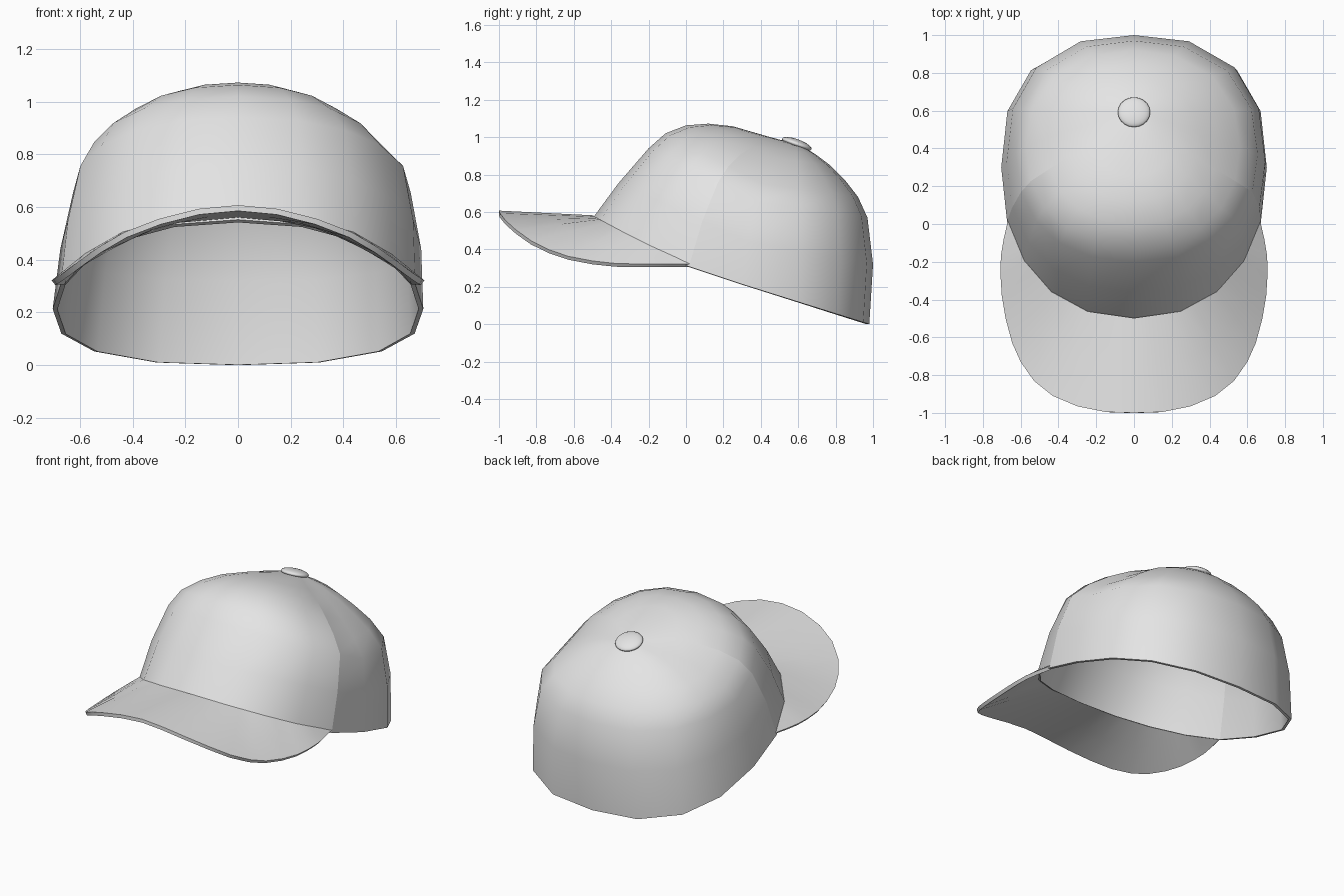
import bpy, bmesh, math
from mathutils import Vector

if "Cube" in bpy.data.objects:
    bpy.data.objects.remove(bpy.data.objects["Cube"])

fabric = bpy.data.materials.new("light grey fabric")
fabric.diffuse_color = (0.78, 0.78, 0.78, 1)
fabric.use_nodes = True
fabric.node_tree.nodes["Principled BSDF"].inputs["Base Color"].default_value = fabric.diffuse_color

# crown rings from rim to top: front (y, z), side (x, y, z), back (y, z),
# width of the left half relative to the right half
RINGS = [
    ((-.51, .552), (.703, .30, .213), (.98, .00), 1),
    ((-.36, .755), (.695, .33, .44), (1.0, .32), .97),
    ((-.20, .94), (.655, .37, .655), (.97, .57), .955),
    ((-.11, 1.02), (.56, .41, .75), (.92, .68), 1.02),
    ((.00, 1.063), (.45, .45, .825), (.85, .77), 1.04),
    ((.12, 1.072), (.34, .49, .887), (.77, .85), 1.05),
    ((.25, 1.058), (.22, .53, .93), (.69, .91), 1.03),
    ((.45, 1.00), (.10, .57, .957), (.64, .94), 1),
]
TOP = Vector((0, .6, .96))
HALF = [0, 18, 36, 54, 72, 90, 110, 134, 160, 180]
ANGLES = HALF + [-a for a in HALF[-2:0:-1]]
SEAM = (HALF.index(72), len(ANGLES) - HALF.index(72))


def ring_point(level, degrees):
    """Point on a crown ring; 0 degrees is the front, 180 the back."""
    front, side, back, left = RINGS[level]
    s, c = math.sin(math.radians(degrees)), math.cos(math.radians(degrees))
    end, p = (front, .89) if c > 0 else (back, min(.77 + .04 * level, .95))
    wide = math.copysign(abs(s) ** p, s) if abs(s) > 1e-6 else 0
    w = abs(c) ** p if abs(c) > 1e-6 else 0
    rise = w ** 1.22 if level == 0 and c > 0 else w
    return Vector((side[0] * wide * (left if s < 0 else 1),
                   side[1] + (end[0] - side[1]) * w,
                   side[2] + (end[1] - side[2]) * rise))


def finish(bm, name, thickness=0, angle=35):
    mesh = bpy.data.meshes.new(name)
    bm.to_mesh(mesh)
    bm.free()
    obj = bpy.data.objects.new(name, mesh)
    bpy.context.collection.objects.link(obj)
    mesh.materials.append(fabric)
    bpy.ops.object.select_all(action='DESELECT')
    obj.select_set(True)
    bpy.context.view_layer.objects.active = obj
    if thickness:
        solid = obj.modifiers.new("thickness", 'SOLIDIFY')
        solid.thickness = thickness
        solid.offset = -1
        bpy.ops.object.modifier_apply(modifier=solid.name)
    bpy.ops.object.shade_smooth_by_angle(angle=math.radians(angle))
    return obj


# crown: stacked rings closed at the top
bm = bmesh.new()
loops = [[bm.verts.new(ring_point(k, a)) for a in ANGLES]
         for k in range(len(RINGS))]
n = len(ANGLES)
for low, high in zip(loops, loops[1:]):
    for i in range(n):
        j = (i + 1) % n
        bm.faces.new((low[i], low[j], high[j], high[i]))
apex = bm.verts.new(TOP)
for i in range(n):
    bm.faces.new((loops[-1][i], loops[-1][(i + 1) % n], apex))
bm.normal_update()
if sum(f.normal.z for f in bm.faces) < 0:
    bmesh.ops.reverse_faces(bm, faces=bm.faces[:])
# sharp seams beside the front panel
for col in SEAM:
    for low, high in zip(loops[:5], loops[1:6]):
        bm.edges.get((low[col], high[col])).smooth = False
finish(bm, "crown", .018, 45)

# brim: loft from the front of the rim to a curved outer edge
OUTER = [(0, -1, .607), (.15, -.995, .593), (.30, -.965, .555),
         (.43, -.91, .505), (.53, -.83, .447), (.60, -.73, .397),
         (.645, -.63, .363), (.68, -.50, .338), (.70, -.38, .325),
         (.707, -.27, .322), (.705, -.17, .322), (.69, -.08, .322),
         (.672, 0, .322)]


def brim_inner(i):
    """Inner edge follows the straight rim segments, three steps each."""
    k = min(i // 3, 3)
    a, b = (ring_point(0, 18 * q) for q in (k, k + 1))
    lift = .03 - .015 * i / 12
    return a.lerp(b, i / 3 - k) + Vector((0, .012, lift))


bm = bmesh.new()
columns = []
for i in range(-12, 13):
    inner, outer = brim_inner(abs(i)), Vector(OUTER[abs(i)])
    col = []
    for t in (0, .5, 1):
        p = inner.lerp(outer, t)
        col.append(bm.verts.new((p.x if i >= 0 else -p.x, p.y, p.z)))
    columns.append(col)
for a, b in zip(columns, columns[1:]):
    for k in range(2):
        bm.faces.new((a[k], a[k + 1], b[k + 1], b[k]))
bm.normal_update()
if sum(f.normal.z for f in bm.faces) < 0:
    bmesh.ops.reverse_faces(bm, faces=bm.faces[:])
finish(bm, "brim", .022)

# top button
bm = bmesh.new()
bmesh.ops.create_uvsphere(bm, u_segments=20, v_segments=10, radius=1)
button = finish(bm, "top_button")
button.scale = (.086, .084, .026)
button.rotation_euler.x = math.radians(-20)
button.location = (0, .592, .963)
